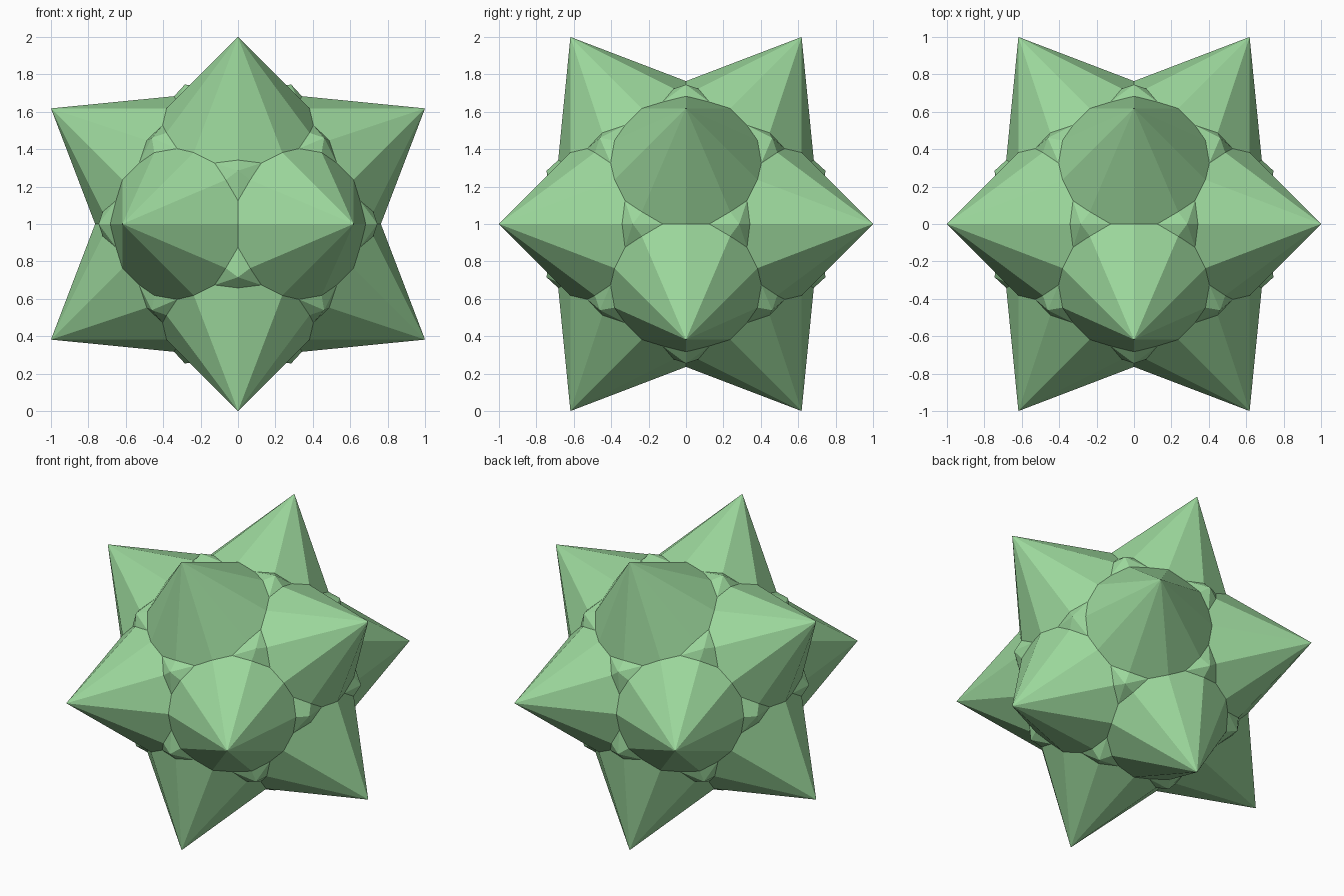
import bpy, bmesh, math
from itertools import product
from mathutils import Vector, Matrix

if "Cube" in bpy.data.objects:
    bpy.data.objects.remove(bpy.data.objects["Cube"])

PHI = (1 + 5 ** 0.5) / 2

# One long triangular facet: outer spike tip, inner five-fold point, small bump peak
tip = Vector((-1 / PHI, 1, 0))
inner = Vector((1 / PHI, 1, 0)) / PHI
peak = Vector((1, 1, 1)) * 0.4607
facet = (tip, inner, peak)

# Full icosahedral symmetry: five turns x three axis cycles x eight mirrorings
axis = Vector((1 / PHI, 1, 0)).normalized()
bm = bmesh.new()
for turn in range(5):
    rot = Matrix.Rotation(turn * math.tau / 5, 3, axis)
    for cycle, signs in product(range(3), product((1, -1), repeat=3)):
        pts = []
        for p in facet:
            q = rot @ p
            pts.append(Vector([signs[i] * q[(i + cycle) % 3] for i in range(3)]))
        a, b, c = pts
        if (b - a).cross(c - a).dot(a + b + c) < 0:   # face outwards
            b, c = c, b
        bm.faces.new([bm.verts.new(p) for p in (a, b, c)])
bmesh.ops.remove_doubles(bm, verts=bm.verts[:], dist=1e-3)
bmesh.ops.translate(bm, verts=bm.verts[:], vec=(0, 0, 1))

# Spiked star solid
mesh = bpy.data.meshes.new("spiked_star")
bm.to_mesh(mesh)
bm.free()
star = bpy.data.objects.new("spiked_star", mesh)
bpy.context.collection.objects.link(star)

# Green finish
green = bpy.data.materials.new("green")
green.diffuse_color = (0.33, 0.68, 0.33, 1)
green.use_nodes = True
green.node_tree.nodes["Principled BSDF"].inputs["Base Color"].default_value = green.diffuse_color
mesh.materials.append(green)
